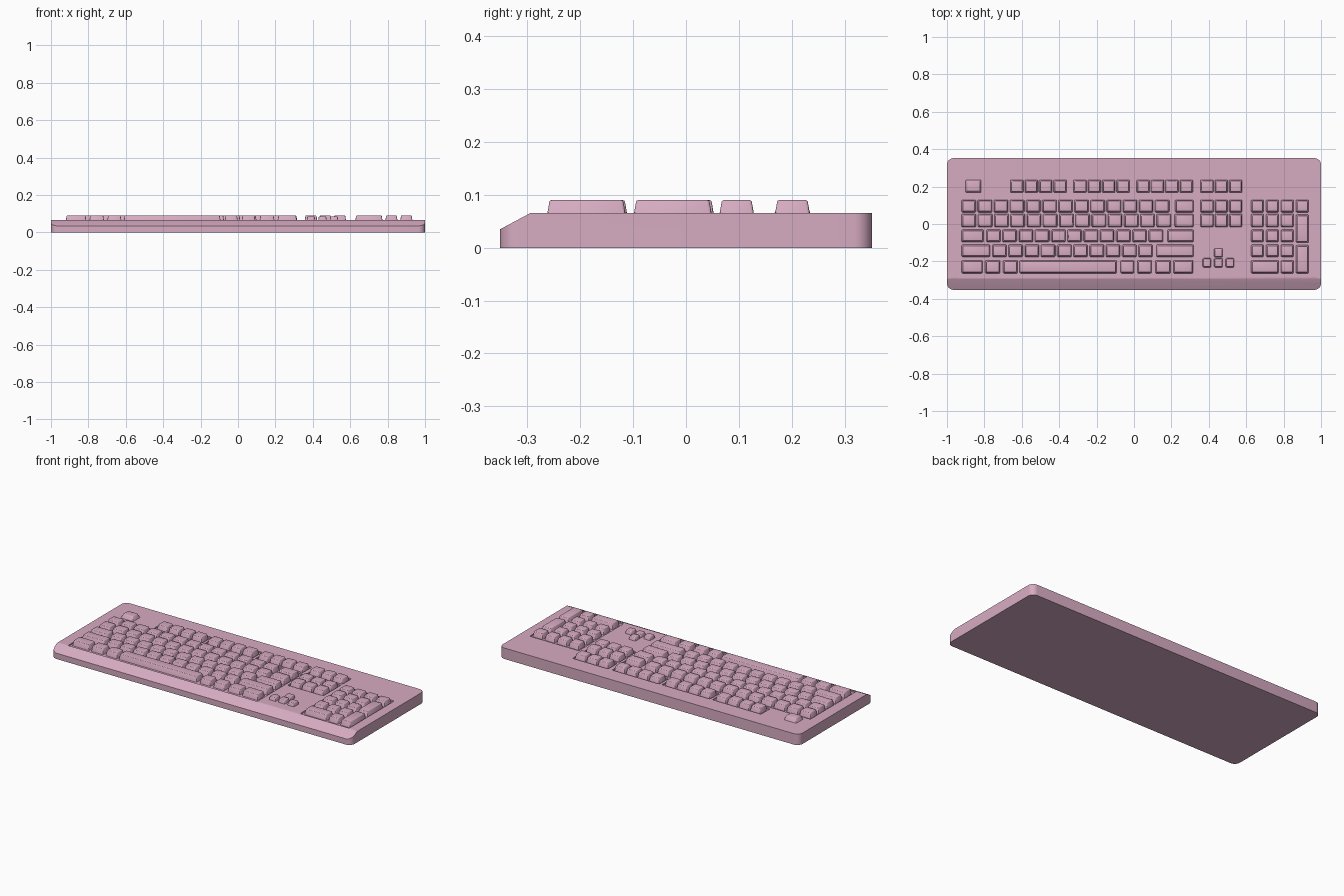
import bpy, bmesh, math
from mathutils import Vector

if "Cube" in bpy.data.objects:
    bpy.data.objects.remove(bpy.data.objects["Cube"])

TOP, KEY_TOP, WELL = 0.066, 0.09, 0.058

pink = bpy.data.materials.new("dusty_pink")
pink.diffuse_color = (0.68, 0.41, 0.54, 1)
pink.use_nodes = True
pink.node_tree.nodes["Principled BSDF"].inputs["Base Color"].default_value = pink.diffuse_color


def finish(name, bm):
    bmesh.ops.recalc_face_normals(bm, faces=bm.faces)
    me = bpy.data.meshes.new(name)
    bm.to_mesh(me)
    bm.free()
    ob = bpy.data.objects.new(name, me)
    bpy.context.collection.objects.link(ob)
    me.materials.append(pink)
    return ob


def smooth(ob, angle=35):
    bpy.ops.object.select_all(action='DESELECT')
    ob.select_set(True)
    bpy.context.view_layer.objects.active = ob
    bpy.ops.object.shade_smooth_by_angle(angle=math.radians(angle))


def prism(bm, x0, x1, y0, y1, z0, z1, r, taper=0.0, seg=4):
    """Rounded rectangle extruded from z0 to z1."""
    rings = []
    for z, t in ((z0, 0), (z1, taper)):
        ring = []
        for i, (cx, cy) in enumerate(((x1 - r, y1 - r), (x0 + r, y1 - r),
                                      (x0 + r, y0 + r), (x1 - r, y0 + r))):
            cx -= t * (1 if i in (0, 3) else -1)
            cy -= t * (1 if i < 2 else -1)
            for k in range(seg + 1):
                a = math.pi / 2 * (i + k / seg)
                ring.append(bm.verts.new((cx + r * math.cos(a), cy + r * math.sin(a), z)))
        rings.append(ring)
    lo, hi = rings
    n = len(lo)
    bm.faces.new(lo[::-1])
    top = bm.faces.new(hi)
    for i in range(n):
        j = (i + 1) % n
        bm.faces.new((lo[i], lo[j], hi[j], hi[i]))
    return top


# Case: rounded slab with a sloped front edge
bm = bmesh.new()
prism(bm, -1, 1, -0.352, 0.352, 0, TOP, 0.035, seg=8)
cut = bmesh.ops.bisect_plane(bm, geom=bm.verts[:] + bm.edges[:] + bm.faces[:],
                             plane_co=(0, -0.352, 0.035),
                             plane_no=Vector((0, -0.031, 0.058)), clear_outer=True)
bmesh.ops.holes_fill(bm, edges=[e for e in bm.edges if e.is_boundary])
case = finish("case", bm)

# Shallow wells around the key blocks
bm = bmesh.new()
for x0, x1, y0, y1 in ((-0.932, 0.33, -0.288, 0.147), (0.346, 0.584, -0.022, 0.147),
                       (0.612, 0.94, -0.283, 0.147), (-0.675, -0.349, 0.16, 0.248),
                       (-0.334, -0.012, 0.16, 0.248), (0.004, 0.32, 0.16, 0.248),
                       (0.346, 0.584, 0.16, 0.248)):
    prism(bm, x0, x1, y0, y1, WELL, 0.12, 0.008, seg=2)
wells = finish("well_cutter", bm)
wells.hide_render = True
wells.hide_viewport = True
mod = case.modifiers.new("wells", 'BOOLEAN')
mod.operation = 'DIFFERENCE'
mod.solver = 'EXACT'
mod.object = wells
smooth(case)


def keys(name, rects, height=KEY_TOP, base=WELL - 0.002, taper=0.006):
    """One object of keycaps from (x0, x1, y0, y1) rectangles."""
    bm = bmesh.new()
    for x0, x1, y0, y1 in rects:
        top = prism(bm, x0, x1, y0, y1, base, height, 0.005, taper, seg=2)
        bmesh.ops.bevel(bm, geom=list(top.edges), offset=0.003, segments=2,
                        affect='EDGES', profile=0.5)
    smooth(finish(name, bm), 40)


def row(start, count, pitch, width, y0, y1):
    return [(start + i * pitch, start + i * pitch + width, y0, y1) for i in range(count)]


# Row depths, from number row to space bar row
R = [(0.062, 0.13), (-0.016, 0.054), (-0.096, -0.03), (-0.176, -0.11), (-0.264, -0.194)]
F = (0.167, 0.236)

# Function row
keys("escape_key", [(-0.901, -0.816, *F)], base=TOP - 0.002, taper=0.01)
for i, x in enumerate((-0.661, -0.324, 0.014)):
    keys(f"function_keys_{i + 1}", row(x, 4, 0.077, 0.07, *F))
keys("system_keys", row(0.355, 3, 0.077, 0.07, *F))

# Letter block: regular keys of each row, then the wide end keys
for i, (x, n, p) in enumerate(((-0.922, 13, 0.0862), (-0.834, 12, 0.0868),
                               (-0.79, 11, 0.0868), (-0.758, 10, 0.0868))):
    keys(f"letter_row_{i + 1}", row(x, n, p, 0.077, *R[i]))
keys("left_wide_keys", [(-0.922, x, *R[i + 1]) for i, x in enumerate((-0.845, -0.804, -0.77))])
keys("right_wide_keys", [(x, 0.318, *R[i]) for i, x in enumerate((0.22, 0.217, 0.178, 0.12))])
keys("bottom_row_keys", [(a, b, *R[4]) for a, b in (
    (-0.922, -0.81), (-0.796, -0.715), (-0.7, -0.622), (-0.072, 0.0),
    (0.018, 0.094), (0.114, 0.196), (0.21, 0.316))])
keys("space_bar", [(-0.612, -0.092, *R[4])])

# Navigation block and small arrow keys
keys("navigation_keys", [k for r in R[:2] for k in row(0.355, 3, 0.077, 0.07, *r)])
keys("arrow_keys", row(0.367, 3, 0.0615, 0.046, -0.232, -0.182)
     + [(0.4285, 0.4745, -0.178, -0.13)], height=0.086, base=TOP - 0.002, taper=0.004)

# Number pad
pad = row(0.626, 4, 0.08, 0.068, *R[0])
for r in R[1:4]:
    pad += row(0.626, 3, 0.08, 0.068, *r)
pad += [(0.626, 0.774, *R[4]), (0.786, 0.854, *R[4])]
keys("number_pad_keys", pad)
keys("number_pad_tall_keys", [(0.866, 0.934, -0.1, 0.05), (0.866, 0.934, -0.264, -0.113)])
